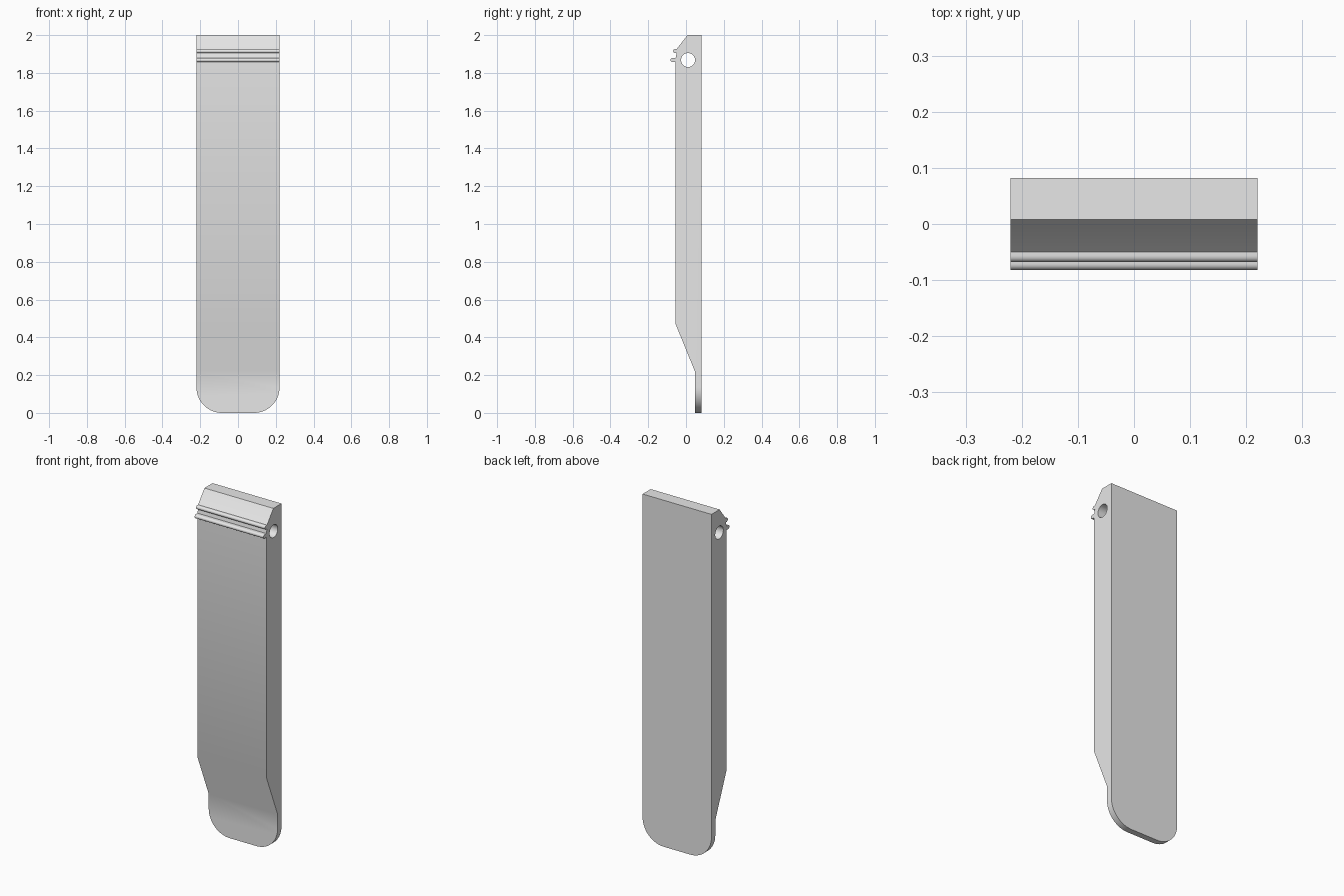
import bpy, bmesh, math

if "Cube" in bpy.data.objects:
    bpy.data.objects.remove(bpy.data.objects["Cube"])

HALF_W = 0.22

grey = bpy.data.materials.new("plain grey")
grey.diffuse_color = (0.8, 0.8, 0.8, 1)
grey.use_nodes = True
grey.node_tree.nodes["Principled BSDF"].inputs["Base Color"].default_value = grey.diffuse_color


def bead(y_root, y_tip, z, r, steps=8):
    """Round-nosed rib outline, from its upper root to its lower root."""
    pts = [(y_root, z + r)]
    for i in range(steps + 1):
        a = math.pi * i / steps
        pts.append((y_tip + r - r * math.sin(a), z + r * math.cos(a)))
    return pts + [(y_root, z - r)]


# Side outline (y, z): back, chamfered top, two ribs, front, thin tongue
profile = [(0.082, 0), (0.082, 2), (0.008, 2), (-0.048, 1.928)]
profile += bead(-0.050, -0.068, 1.915, 0.011)
profile += bead(-0.055, -0.082, 1.868, 0.011)
profile += [(-0.055, 0.47), (0.047, 0.22), (0.047, 0)]

bm = bmesh.new()
face = bm.faces.new([bm.verts.new((-HALF_W, y, z)) for y, z in profile])
ext = bmesh.ops.extrude_face_region(bm, geom=[face])
bmesh.ops.translate(bm, vec=(2 * HALF_W, 0, 0),
                    verts=[g for g in ext["geom"] if isinstance(g, bmesh.types.BMVert)])

# Rounded lower corners
corners = [e for e in bm.edges
           if all(v.co.z < 1e-5 for v in e.verts)
           and abs(e.verts[0].co.x - e.verts[1].co.x) < 1e-5]
bmesh.ops.bevel(bm, geom=corners, offset=0.135, offset_type='OFFSET',
                segments=14, profile=0.5, affect='EDGES')
bmesh.ops.recalc_face_normals(bm, faces=bm.faces)
mesh = bpy.data.meshes.new("strap_plate")
bm.to_mesh(mesh)
bm.free()
plate = bpy.data.objects.new("strap_plate", mesh)
bpy.context.collection.objects.link(plate)
mesh.materials.append(grey)

# Pin hole through the full width
bpy.ops.mesh.primitive_cylinder_add(vertices=40, radius=0.037, depth=1,
                                    location=(0, 0.011, 1.868),
                                    rotation=(0, math.pi / 2, 0))
cutter = bpy.context.object
cutter.name = "pin_hole_cutter"
cutter.hide_render = True
cutter.data.materials.append(grey)
cut = plate.modifiers.new("pin_hole", 'BOOLEAN')
cut.operation = 'DIFFERENCE'
cut.solver = 'EXACT'
cut.object = cutter

bpy.ops.object.select_all(action='DESELECT')
plate.select_set(True)
bpy.context.view_layer.objects.active = plate
bpy.ops.object.modifier_apply(modifier=cut.name)
bpy.data.objects.remove(cutter)
bpy.ops.object.shade_smooth_by_angle(angle=math.radians(30))
